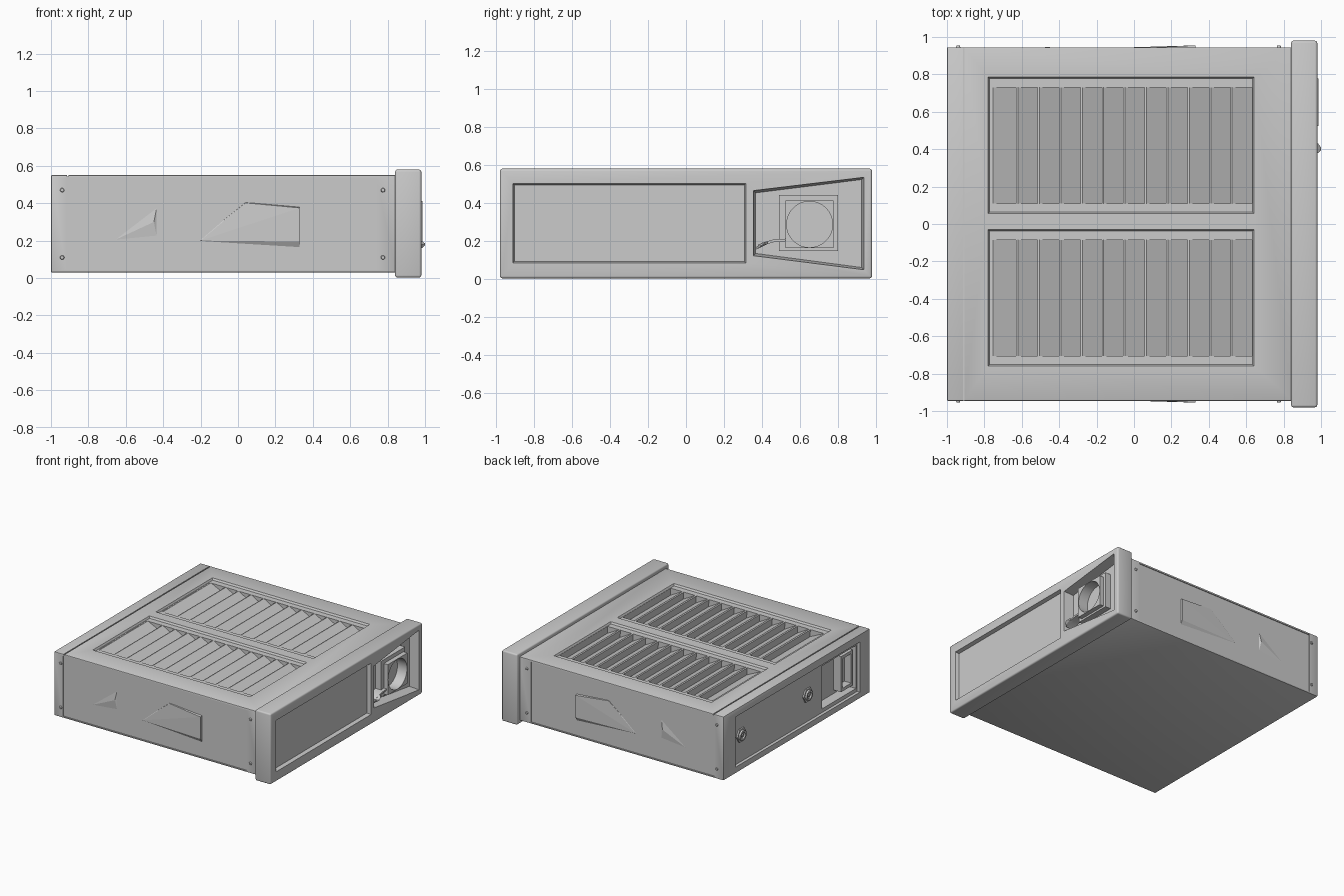
import bpy, bmesh
from math import cos, sin, pi

if "Cube" in bpy.data.objects:
    bpy.data.objects.remove(bpy.data.objects["Cube"])

def finish(name, bm):
    bmesh.ops.recalc_face_normals(bm, faces=bm.faces[:])
    me = bpy.data.meshes.new(name)
    bm.to_mesh(me)
    bm.free()
    ob = bpy.data.objects.new(name, me)
    bpy.context.collection.objects.link(ob)
    return ob

def prism(name, axis, pts, a, b, pts2=None):
    """Extrude a 2D outline along an axis from a to b, optionally to a second outline."""
    def place(p, h):
        return {'x': (h, p[0], p[1]), 'y': (p[0], h, p[1]), 'z': (p[0], p[1], h)}[axis]
    bm = bmesh.new()
    r1 = [bm.verts.new(place(p, a)) for p in pts]
    r2 = [bm.verts.new(place(p, b)) for p in (pts2 or pts)]
    n = len(r1)
    bm.faces.new(r1)
    bm.faces.new(r2)
    for i in range(n):
        j = (i + 1) % n
        bm.faces.new((r1[i], r1[j], r2[j], r2[i]))
    return finish(name, bm)

def hull(name, pts):
    bm = bmesh.new()
    bmesh.ops.convex_hull(bm, input=[bm.verts.new(p) for p in pts])
    return finish(name, bm)

def rect(u0, u1, v0, v1):
    return [(u0, v0), (u1, v0), (u1, v1), (u0, v1)]

def circle(u, v, r, n=32):
    return [(u + r * cos(2 * pi * i / n), v + r * sin(2 * pi * i / n)) for i in range(n)]

def inset(pts, d):
    cu = sum(p[0] for p in pts) / len(pts)
    cv = sum(p[1] for p in pts) / len(pts)
    return [(u - d * (1 if u > cu else -1), v - d * (1 if v > cv else -1)) for u, v in pts]

def apply(ob, mod):
    bpy.context.view_layer.objects.active = ob
    bpy.ops.object.modifier_apply(modifier=mod.name)

def bevel(ob, w, seg=2):
    m = ob.modifiers.new("bevel", 'BEVEL')
    m.width, m.segments = w, seg
    apply(ob, m)

def cut(ob, cutter):
    m = ob.modifiers.new("cut", 'BOOLEAN')
    m.operation, m.object, m.solver = 'DIFFERENCE', cutter, 'EXACT'
    apply(ob, m)
    bpy.data.objects.remove(cutter)

def smooth(ob):
    bpy.ops.object.select_all(action='DESELECT')
    ob.select_set(True)
    bpy.context.view_layer.objects.active = ob
    bpy.ops.object.shade_smooth_by_angle(angle=0.6)

# main case
case = prism("case", 'z', rect(-1, 0.85, -0.945, 0.945), 0.03, 0.55)
bevel(case, 0.006)
# groove that sets off the rear strip of the lid
cut(case, prism("c", 'z', rect(-0.915, -0.906, -1, 1), 0.543, 0.6))
# shallow side panels
for s in (-1, 1):
    cut(case, prism("c", 'y', rect(-0.92, 0.74, 0.042, 0.535), s * 0.938, s * 1.0))
# two louvre bays in the lid: ledge and pit
bays = ((0.055, 0.785), (-0.76, -0.03))
for y0, y1 in bays:
    r = rect(-0.78, 0.642, y0, y1)
    cut(case, prism("c", 'z', inset(r, 0.008), 0.535, 0.5501, r))
    cut(case, prism("c", 'z', rect(-0.765, 0.632, y0 + 0.055, y1 - 0.055), 0.43, 0.6))
# rear panel recess and connector opening
cut(case, prism("c", 'x', rect(-0.815, 0.79, 0.08, 0.49), -1.1, -0.975))
cut(case, prism("c", 'x', rect(-0.80, -0.36, 0.11, 0.46), -1.1, -0.89))
smooth(case)

# louvre slats: sawtooth profile, steep faces toward the rear
edges = [-0.765] + [-0.63 + 0.1145 * i for i in range(11)] + [0.634]
for k, (y0, y1) in enumerate(bays):
    prof = [(-0.766, 0.42)]
    for a, b in zip(edges, edges[1:]):
        prof += [(a, 0.533), (a + 0.01, 0.536), (b + 0.004, 0.475)]
    prof.append((0.638, 0.42))
    prism(f"louvre_slats_{k + 1}", 'y', prof, y0 + 0.053, y1 - 0.053)

# side scoops, thin side bulges and screws, mirrored
for s, side in ((-1, "front"), (1, "back")):
    hull(f"scoop_{side}", [(x, s * y, z) for x, y, z in (
        (-0.22, 0.935, 0.195), (0.04, 0.935, 0.405), (0.33, 0.935, 0.38), (0.33, 0.935, 0.16),
        (-0.20, 0.939, 0.2), (0.04, 0.941, 0.402), (0.33, 0.955, 0.375), (0.33, 0.955, 0.195))])
    hull(f"side_bulge_{side}", [(x, s * y, z) for x, y, z in (
        (-0.73, 0.935, 0.17), (-0.43, 0.935, 0.2), (-0.43, 0.935, 0.4), (-0.45, 0.946, 0.3))])
    for i, x in enumerate((-0.94, 0.775)):
        for j, z in enumerate((0.11, 0.47)):
            smooth(prism(f"screw_{side}_{i}{j}", 'y', circle(x, z, 0.013, 12),
                         s * 0.94, s * 0.954, circle(x, z, 0.009, 12)))

# end bezel with a long window and a trapezoid bay
bezel = prism("bezel", 'x', rect(-0.98, 0.98, 0.003, 0.58), 0.84, 0.98)
bevel(bezel, 0.012, 3)
r = rect(-0.912, 0.315, 0.083, 0.502)
cut(bezel, prism("c", 'x', inset(r, 0.008), 0.95, 0.9801, r))
t = [(0.355, 0.122), (0.937, 0.048), (0.937, 0.535), (0.355, 0.465)]
cut(bezel, prism("c", 'x', inset(t, 0.012), 0.90, 0.9801, t))
smooth(bezel)

# round port block inside the bay
port = prism("port_block", 'x', rect(0.49, 0.80, 0.148, 0.443), 0.88, 0.95)
plate = prism("port_plate", 'x', rect(0.525, 0.778, 0.163, 0.412), 0.94, 0.986)
for ob, floor in ((port, 0.895), (plate, 0.9)):
    cut(ob, prism("c", 'x', circle(0.651, 0.287, 0.121, 48), floor, 1.1))
    smooth(ob)

# curved latch lever beside the port
smooth(prism("latch_lever", 'x',
             [(0.37, 0.153), (0.41, 0.178), (0.46, 0.193), (0.53, 0.199),
              (0.53, 0.212), (0.46, 0.207), (0.40, 0.19), (0.37, 0.168)], 0.89, 0.975))
hull("latch_tip", [(x, y, z) for y, z in ((0.38, 0.16), (0.38, 0.18), (0.43, 0.184), (0.43, 0.198))
                   for x in (0.96, 0.985)] + [(1.0, 0.395, 0.175), (1.0, 0.41, 0.185)])

# rear connectors: hex nut, collar and hollow barrel
for k, y in enumerate((0.686, -0.17)):
    prism(f"connector_nut_{k}", 'x', circle(y, 0.30, 0.06, 6), -0.97, -0.987)
    barrel = prism(f"connector_barrel_{k}", 'x', circle(y, 0.30, 0.045, 24), -0.97, -1.0,
                   circle(y, 0.30, 0.04, 24))
    cut(barrel, prism("c", 'x', circle(y, 0.30, 0.026, 24), -1.1, -0.985))
    smooth(barrel)
    smooth(prism(f"connector_pin_{k}", 'x', circle(y, 0.30, 0.01, 12), -0.98, -0.998))

# socket housing inside the rear opening
socket = prism("rear_socket", 'x', rect(-0.78, -0.63, 0.14, 0.43), -0.88, -0.96)
cut(socket, prism("c", 'x', rect(-0.76, -0.65, 0.165, 0.405), -1.1, -0.90))
